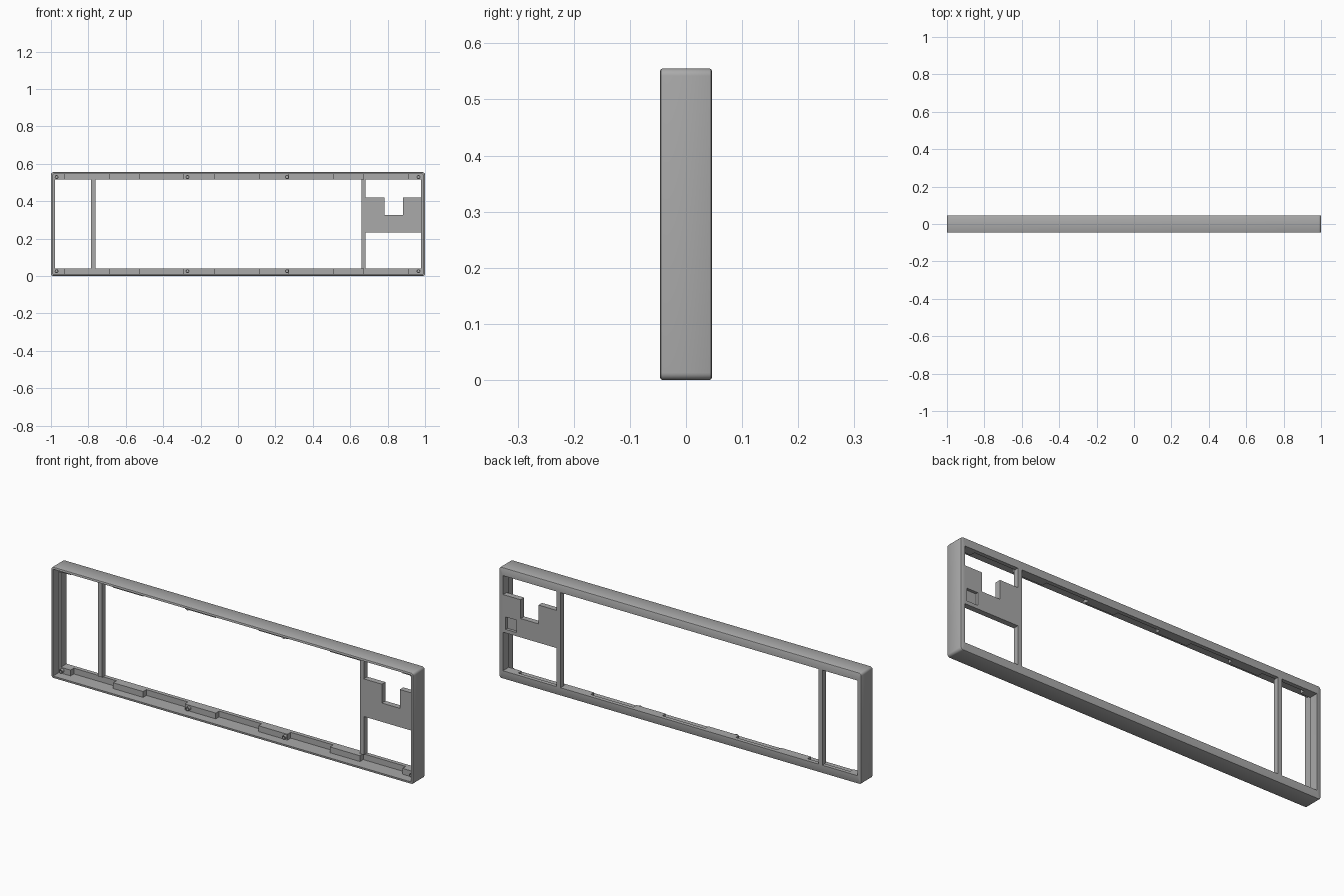
import bpy, bmesh, math

if "Cube" in bpy.data.objects:
    bpy.data.objects.remove(bpy.data.objects["Cube"], do_unlink=True)

GREY = (0.40, 0.40, 0.40, 1)
grey = bpy.data.materials.new("plain grey")
grey.use_nodes = True
grey.diffuse_color = GREY
grey.node_tree.nodes["Principled BSDF"].inputs["Base Color"].default_value = GREY

HEIGHT, BACK, WALL = 0.555, 0.046, 0.011
RIM_X, RIM_Z = 0.021, 0.04          # widths of the rear rim at the ends and along the rails
RIM_Y, BLOCK_Y = 0.026, 0.0         # front of the rim and front of its thicker blocks


def finish(name, bm, smooth=False):
    bmesh.ops.recalc_face_normals(bm, faces=bm.faces)
    mesh = bpy.data.meshes.new(name)
    bm.to_mesh(mesh)
    bm.free()
    mesh.materials.append(grey)
    obj = bpy.data.objects.new(name, mesh)
    bpy.context.collection.objects.link(obj)
    if smooth:
        bpy.ops.object.select_all(action='DESELECT')
        obj.select_set(True)
        bpy.context.view_layer.objects.active = obj
        bpy.ops.object.shade_smooth_by_angle(angle=math.radians(35))
    return obj


def box(name, x0, x1, y0, y1, z0, z1):
    bm = bmesh.new()
    bmesh.ops.create_cube(bm, size=1)
    for v in bm.verts:
        v.co = ((x0 + x1) / 2 + v.co.x * (x1 - x0),
                (y0 + y1) / 2 + v.co.y * (y1 - y0),
                (z0 + z1) / 2 + v.co.z * (z1 - z0))
    return finish(name, bm)


def rounded_loop(bm, inset_x, inset_z, y, steps=5):
    """Rounded rectangle of vertices at depth y."""
    r = max(0.001, 0.013 - inset_x)
    half_x, half_z = 1 - inset_x - r, HEIGHT / 2 - inset_z - r
    verts = []
    for quarter, (sx, sz) in enumerate([(1, 1), (-1, 1), (-1, -1), (1, -1)]):
        for i in range(steps + 1):
            a = (quarter + i / steps) * math.pi / 2
            verts.append(bm.verts.new((sx * half_x + r * math.cos(a), y,
                                       HEIGHT / 2 + sz * half_z + r * math.sin(a))))
    return verts


# Outer frame: one wall-and-rim section carried around a rounded rectangle
e = 0.004
section = [(0, 0, e - BACK), (e / 3, e / 3, e / 3 - BACK), (e, e, -BACK),
           (WALL, WALL, -BACK), (WALL, WALL, RIM_Y), (RIM_X, RIM_Z, RIM_Y),
           (RIM_X, RIM_Z, BACK), (e, e, BACK), (e / 3, e / 3, BACK - e / 3),
           (0, 0, BACK - e)]
bm = bmesh.new()
loops = [rounded_loop(bm, *p) for p in section]
for a, b in zip(loops, loops[1:] + loops[:1]):
    for i in range(len(a)):
        j = (i + 1) % len(a)
        bm.faces.new((a[i], a[j], b[j], b[i]))
finish("outer_frame", bm, smooth=True)

# Thicker blocks and hollow screw bosses along both rails
blocks = [(WALL - 1, -0.925), (-0.69, -0.524), (-0.294, -0.123),
          (0.112, 0.273), (0.508, 0.674), (0.909, 1 - WALL)]
for rail, z0, z1, boss_z in [("bottom", WALL, RIM_Z, 0.026),
                             ("top", HEIGHT - RIM_Z, HEIGHT - WALL, HEIGHT - 0.026)]:
    for n, (x0, x1) in enumerate(blocks):
        box(f"{rail}_rail_block_{n + 1}", x0, x1, BLOCK_Y, RIM_Y, z0, z1)
    for n, x in enumerate((-0.97, -0.27, 0.262, 0.965)):
        bm = bmesh.new()
        rings = []
        for r, y in [(0.01, BLOCK_Y), (0.01, -0.014), (0.006, -0.014), (0.006, BLOCK_Y - 0.001)]:
            rings.append([bm.verts.new((x + r * math.cos(k * math.pi / 8), y,
                                        boss_z + r * math.sin(k * math.pi / 8)))
                          for k in range(16)])
        for a, b in zip(rings, rings[1:]):
            for i in range(16):
                j = (i + 1) % 16
                bm.faces.new((a[i], a[j], b[j], b[i]))
        bm.faces.new(rings[0])
        bm.faces.new(rings[-1])
        finish(f"{rail}_screw_boss_{n + 1}", bm, smooth=True)

# Thicker inner strips on both ends
for side, s in (("left", 1), ("right", -1)):
    x0, x1 = sorted((s * (1 - RIM_X), s * (1 - WALL)))
    box(f"{side}_end_strip", x0, x1, BLOCK_Y, RIM_Y, RIM_Z, HEIGHT - RIM_Z)

# Upright posts
for name, x in (("right_post", -0.774), ("left_post", 0.672)):
    box(name, x - 0.011, x + 0.011, 0.018, BACK, RIM_Z, HEIGHT - RIM_Z)

# Notched mounting plate with a shallow square pocket in its back
outline = [(0.661, 0.232), (0.979, 0.232), (0.979, 0.42), (0.882, 0.42),
           (0.882, 0.326), (0.783, 0.326), (0.783, 0.42), (0.661, 0.42)]
bm = bmesh.new()
face = bm.faces.new([bm.verts.new((x, 0.017, z)) for x, z in outline])
new = bmesh.ops.extrude_face_region(bm, geom=[face])["geom"]
bmesh.ops.translate(bm, vec=(0, 0.028, 0),
                    verts=[v for v in new if isinstance(v, bmesh.types.BMVert)])
plate = finish("mounting_plate", bm)
cutter = box("pocket_cutter", 0.905, 0.965, 0.031, 0.06, 0.25, 0.312)
cut = plate.modifiers.new("pocket", 'BOOLEAN')
cut.operation, cut.solver, cut.object = 'DIFFERENCE', 'EXACT', cutter
bpy.context.view_layer.objects.active = plate
bpy.ops.object.modifier_apply(modifier=cut.name)
bpy.data.objects.remove(cutter, do_unlink=True)
